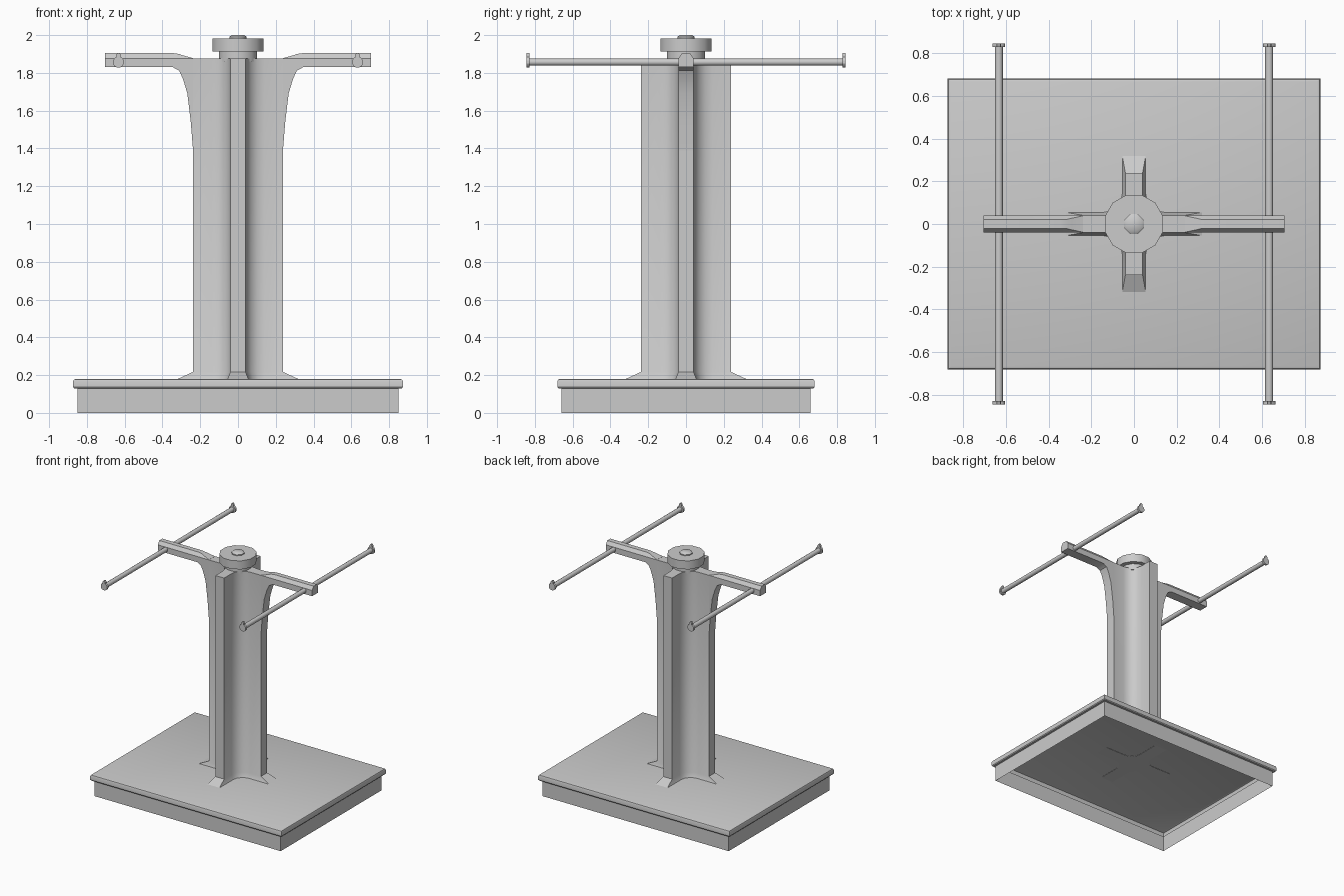
import bpy, bmesh
from math import cos, sin, pi, radians

if "Cube" in bpy.data.objects:
    bpy.data.objects.remove(bpy.data.objects["Cube"])


def loft(name, rings, cap_start=True, cap_end=True, angle=30, mirror=(False, False)):
    """Skin a list of equal-length point rings into one object."""
    bm = bmesh.new()
    vs = [[bm.verts.new(p) for p in r] for r in rings]
    n = len(vs[0])
    for a, b in zip(vs, vs[1:]):
        for i in range(n):
            j = (i + 1) % n
            bm.faces.new((a[i], a[j], b[j], b[i]))
    if cap_start:
        bm.faces.new(vs[0][::-1])
    if cap_end:
        bm.faces.new(vs[-1])
    bmesh.ops.recalc_face_normals(bm, faces=bm.faces)
    me = bpy.data.meshes.new(name)
    bm.to_mesh(me)
    bm.free()
    ob = bpy.data.objects.new(name, me)
    bpy.context.collection.objects.link(ob)
    bpy.ops.object.select_all(action='DESELECT')
    ob.select_set(True)
    bpy.context.view_layer.objects.active = ob
    bpy.ops.object.shade_smooth_by_angle(angle=radians(angle))
    if any(mirror):
        m = ob.modifiers.new("mirror", 'MIRROR')
        m.use_axis = (mirror[0], mirror[1], False)
        m.use_mirror_merge = False
    return ob


def rect(hx, hy, z):
    return [(-hx, -hy, z), (hx, -hy, z), (hx, hy, z), (-hx, hy, z)]


def circle(r, z, n):
    return [(r * cos(2 * pi * (i + .5) / n), r * sin(2 * pi * (i + .5) / n), z)
            for i in range(n)]


def cross(L, w, r, z):
    """Four-armed section with rounded inner corners."""
    quarter = [(L, w)]
    for k in range(5):
        a = 1.5 * pi - k * pi / 8
        quarter.append((w + r + r * cos(a), w + r + r * sin(a)))
    quarter.append((w, L))
    ring = []
    for q in range(4):
        c, s = round(cos(q * pi / 2)), round(sin(q * pi / 2))
        ring += [(c * x - s * y, s * x + c * y, z) for x, y in quarter]
    return ring


# Base: hollow skirt with an overhanging, soft-edged top
base = [(0, 0), (0, .13), (.017, .13), (.022, .137), (.022, .166), (.018, .176), (.008, .18)]
loft("base", [rect(.851 + o, .659 + o, z) for o, z in base], cap_start=False, angle=25)

# Post: cross section with flared foot
loft("post", [cross(.325, .056, .085, .177), cross(.238, .04, .1, .217),
              cross(.238, .04, .1, 1.877)])

# Side arms: curved bracket running into a bar with a chamfered top
arm = [(.238, 1.39, 1.878, .039), (.25, 1.54, 1.881, .036), (.268, 1.69, 1.886, .032),
       (.292, 1.77, 1.893, .027), (.312, 1.812, 1.90, .022), (.345, 1.83, 1.905, .02),
       (.705, 1.83, 1.905, .02)]
loft("side_arm", [[(x, -.04, zb), (x, .04, zb), (x, .04, 1.877), (x, r, zt), (x, -r, zt),
                   (x, -.04, 1.877)] for x, zb, zt, r in arm],
     cap_start=False, mirror=(True, False))

# Long rails through the arm ends
def y_circle(r, y, n):
    return [(.633 + x, y, 1.857 + z) for x, z, _ in circle(r, 0, n)]

loft("rail", [y_circle(.019, -.835, 12), y_circle(.019, .835, 12)], angle=40, mirror=(True, False))

# Rail end stops: disc with an upright tab
loft("rail_stop", [y_circle(.03, .828, 12), y_circle(.03, .845, 12)], mirror=(True, True))
loft("rail_stop_tab", [[(.633 + x, y, z) for x, z in
                        ((-.011, 1.875), (.011, 1.875), (.011, 1.897), (.005, 1.906),
                         (-.005, 1.906), (-.011, 1.897))] for y in (.828, .845)],
     mirror=(True, True))

# Top cap: neck, wide disc and small domed knob
loft("cap_neck", [circle(.105, 1.86, 12), circle(.105, 1.915, 12)], angle=40)
loft("cap_disc", [circle(.141, 1.912, 12), circle(.141, 1.982, 12)], angle=40)
loft("cap_knob", [circle(.05, 1.978, 8), circle(.05, 1.99, 8), circle(.036, 2.0, 8)], angle=50)
